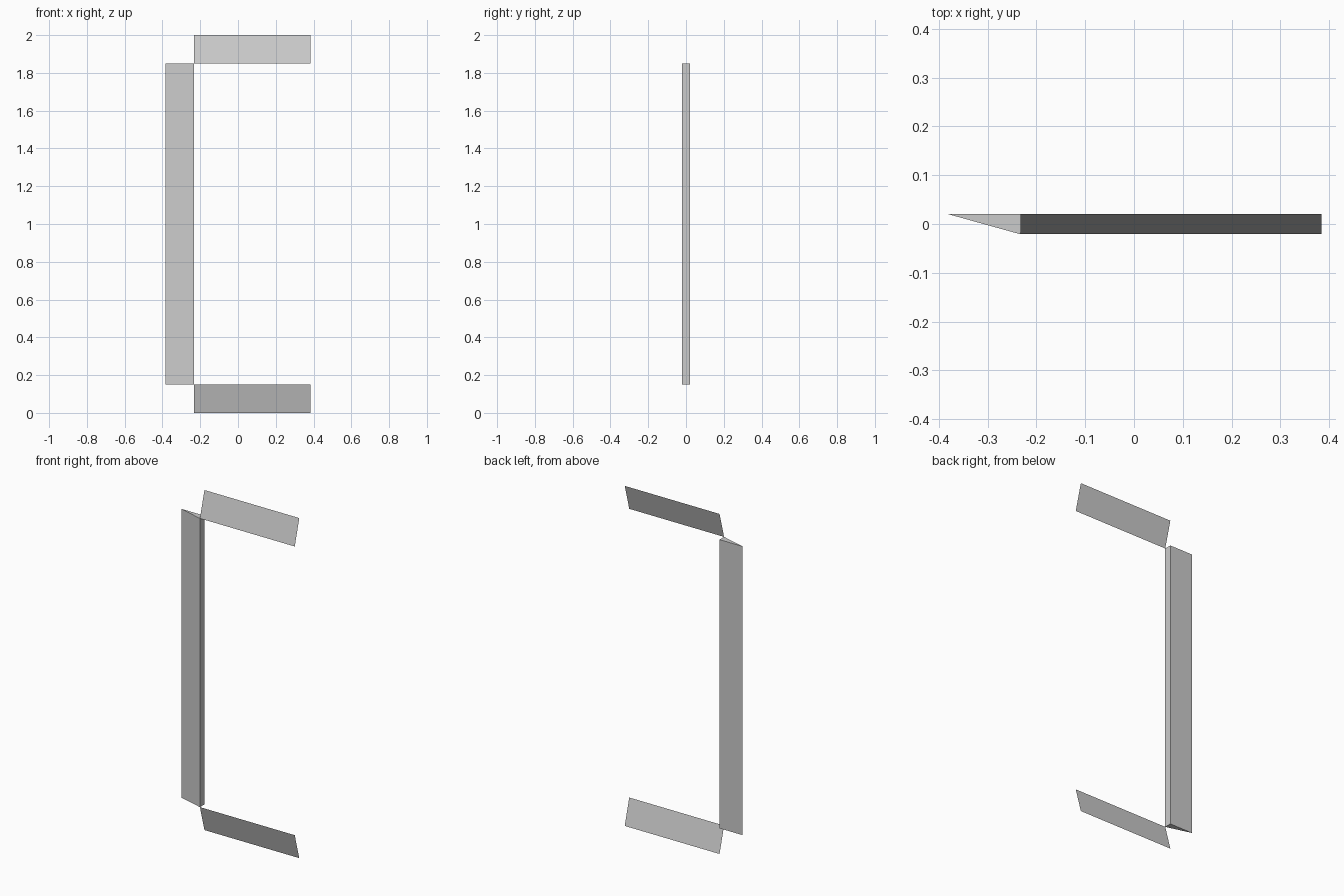
import bpy
import bmesh
from mathutils import Vector

cube = bpy.data.objects.get("Cube")
if cube:
    bpy.data.objects.remove(cube, do_unlink=True)

# One plain grey for every part
grey = bpy.data.materials.new("plain_grey")
grey.use_nodes = True
colour = (0.6, 0.6, 0.6, 1)
grey.diffuse_color = colour
grey.node_tree.nodes["Principled BSDF"].inputs["Base Color"].default_value = colour

OUTER, INNER, END = -0.384, -0.233, 0.384   # x positions
FRONT, BACK = -0.021, 0.021                 # y positions
LOW, HIGH, TOP = 0.151, 1.849, 2.0          # z positions


def extruded(name, profile, offset, closed):
    """Sweep a profile along an offset, as a solid or as an open sheet."""
    bm = bmesh.new()
    verts = [bm.verts.new(p) for p in profile]
    if closed:
        face = bm.faces.new(verts)
        new = bmesh.ops.extrude_face_region(bm, geom=[face], use_keep_orig=True)
    else:
        edge = bm.edges.new(verts)
        new = bmesh.ops.extrude_edge_only(bm, edges=[edge])
    moved = [v for v in new["geom"] if isinstance(v, bmesh.types.BMVert)]
    bmesh.ops.translate(bm, verts=moved, vec=Vector(offset))
    bmesh.ops.recalc_face_normals(bm, faces=bm.faces)
    mesh = bpy.data.meshes.new(name)
    bm.to_mesh(mesh)
    bm.free()
    mesh.materials.append(grey)
    obj = bpy.data.objects.new(name, mesh)
    bpy.context.collection.objects.link(obj)
    return obj


# Upright wedge with a triangular section
extruded("side_wedge",
         [(OUTER, BACK, LOW), (INNER, FRONT, LOW), (INNER, BACK, LOW)],
         (0, 0, HIGH - LOW), True)

# Tilted sheets leaning back from the wedge's ends
for name, near, far in (("top_flap", HIGH, TOP), ("bottom_flap", LOW, 0)):
    flap = extruded(name, [(INNER, FRONT, near), (INNER, BACK, far)],
                    (END - INNER, 0, 0), False)
    if flap.data.polygons[0].normal.y > 0:
        flap.data.flip_normals()
